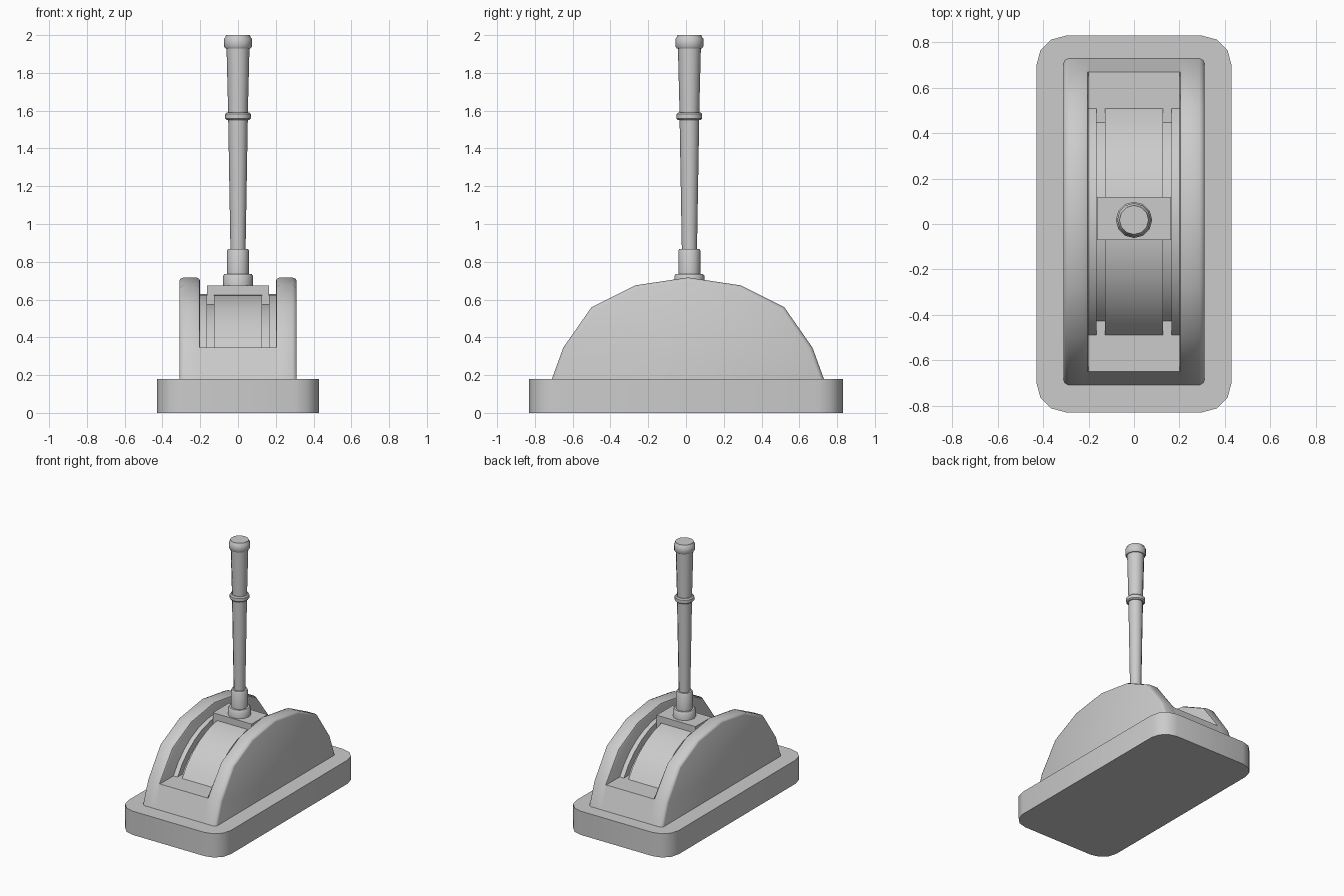
import bpy, bmesh, math

if "Cube" in bpy.data.objects:
    bpy.data.objects.remove(bpy.data.objects["Cube"])

def make(name, verts, faces, angle=35):
    me = bpy.data.meshes.new(name)
    me.from_pydata(verts, [], faces)
    bm = bmesh.new()
    bm.from_mesh(me)
    bmesh.ops.remove_doubles(bm, verts=bm.verts, dist=1e-5)
    bmesh.ops.recalc_face_normals(bm, faces=bm.faces)
    bm.to_mesh(me)
    bm.free()
    ob = bpy.data.objects.new(name, me)
    bpy.context.collection.objects.link(ob)
    bpy.ops.object.select_all(action='DESELECT')
    ob.select_set(True)
    bpy.context.view_layer.objects.active = ob
    bpy.ops.object.shade_smooth_by_angle(angle=math.radians(angle))
    return ob

def loft(name, rings, angle=35):
    """Join equal-length closed rings and cap both ends."""
    n = len(rings[0])
    faces = [(j*n+i, j*n+(i+1) % n, (j+1)*n+(i+1) % n, (j+1)*n+i)
             for j in range(len(rings)-1) for i in range(n)]
    faces += [tuple(range(n)), tuple(range((len(rings)-1)*n, len(rings)*n))]
    return make(name, [v for r in rings for v in r], faces, angle)

def extrude_x(name, profile, x0, x1, angle=35):
    return loft(name, [[(x, y, z) for y, z in profile] for x in (x0, x1)], angle)

def lathe(name, profile, cy, sides=12):
    return loft(name, [[(r*math.cos(2*math.pi*i/sides), cy+r*math.sin(2*math.pi*i/sides), z)
                        for i in range(sides)] for r, z in profile], 40)

# Base plate with rounded corners
R = 0.13
outline = []
for sx, sy, a0 in ((1, 1, 0), (-1, 1, 90), (-1, -1, 180), (1, -1, 270)):
    for k in range(4):
        a = math.radians(a0 + 30*k)
        outline.append((sx*(0.43-R) + R*math.cos(a), sy*(0.83-R) + R*math.sin(a)))
loft("base_plate", [[(x, y, z) for x, y in outline] for z in (0, 0.18)])

# Arched side walls with softened rims
CY = 0.01
half = [(0.72, 0.18), (0.66, 0.345), (0.51, 0.56), (0.28, 0.675)]
arch = ([(CY-d, z) for d, z in half] + [(CY, 0.717)] + [(CY+d, z) for d, z in reversed(half)])
section = [(0.31, 0.97), (0.305, 0.987), (0.288, 1), (0.222, 1), (0.205, 0.987), (0.2, 0.965)]
for side, label in ((-1, "left"), (1, "right")):
    rings = []
    for x, s in section:
        ring = []
        for y, z in arch:
            k = 1 if (x < 0.25 and z < 0.35) else s
            ring.append((side*x, CY+(y-CY)*k, 0.18+(z-0.18)*k))
        rings.append(ring)
    loft("side_wall_" + label, rings, 40)

# Slot floor between the walls
extrude_x("slot_floor", arch[:2] + arch[-2:], -0.2, 0.2)

# Curved drum: centre band, two outer bands, recessed grooves between
def drum_profile(r):
    pts = [(CY + r*math.sin(a), 0.05 + r*math.cos(a))
           for a in (math.radians(-60 + 10*k) for k in range(13))]
    return [(y, max(z, 0.3)) for y, z in pts]

extrude_x("drum_centre_band", drum_profile(0.58), -0.127, 0.127)
extrude_x("drum_groove_core", drum_profile(0.53), -0.198, 0.198)
for side, label in ((-1, "left"), (1, "right")):
    extrude_x("drum_outer_band_" + label, drum_profile(0.58), side*0.165, side*0.2)

# Sliding saddle block straddling the centre band
saddle = [(-0.163, 0.56), (-0.163, 0.675), (0.163, 0.675), (0.163, 0.56),
          (0.128, 0.56), (0.128, 0.625), (-0.128, 0.625), (-0.128, 0.56)]
loft("saddle_block", [[(x, y, z) for x, z in saddle] for y in (-0.07, 0.12)])

# Lever: collar, socket, tapered rod, ring, grip and end cap
LY = 0.018
lathe("lever_collar", [(0.08, 0.67), (0.08, 0.725), (0.072, 0.735)], LY)
lathe("lever_socket", [(0.058, 0.73), (0.058, 0.86), (0.053, 0.868)], LY)
lathe("lever_rod", [(0.04, 0.86), (0.052, 1.56)], LY)
lathe("lever_ring", [(0.06, 1.55), (0.068, 1.558), (0.068, 1.582), (0.06, 1.59)], LY)
lathe("lever_grip", [(0.052, 1.585), (0.061, 1.94)], LY)
lathe("lever_cap", [(0.067, 1.93), (0.074, 1.94), (0.074, 1.98), (0.066, 1.99), (0.064, 2.0)], LY)
